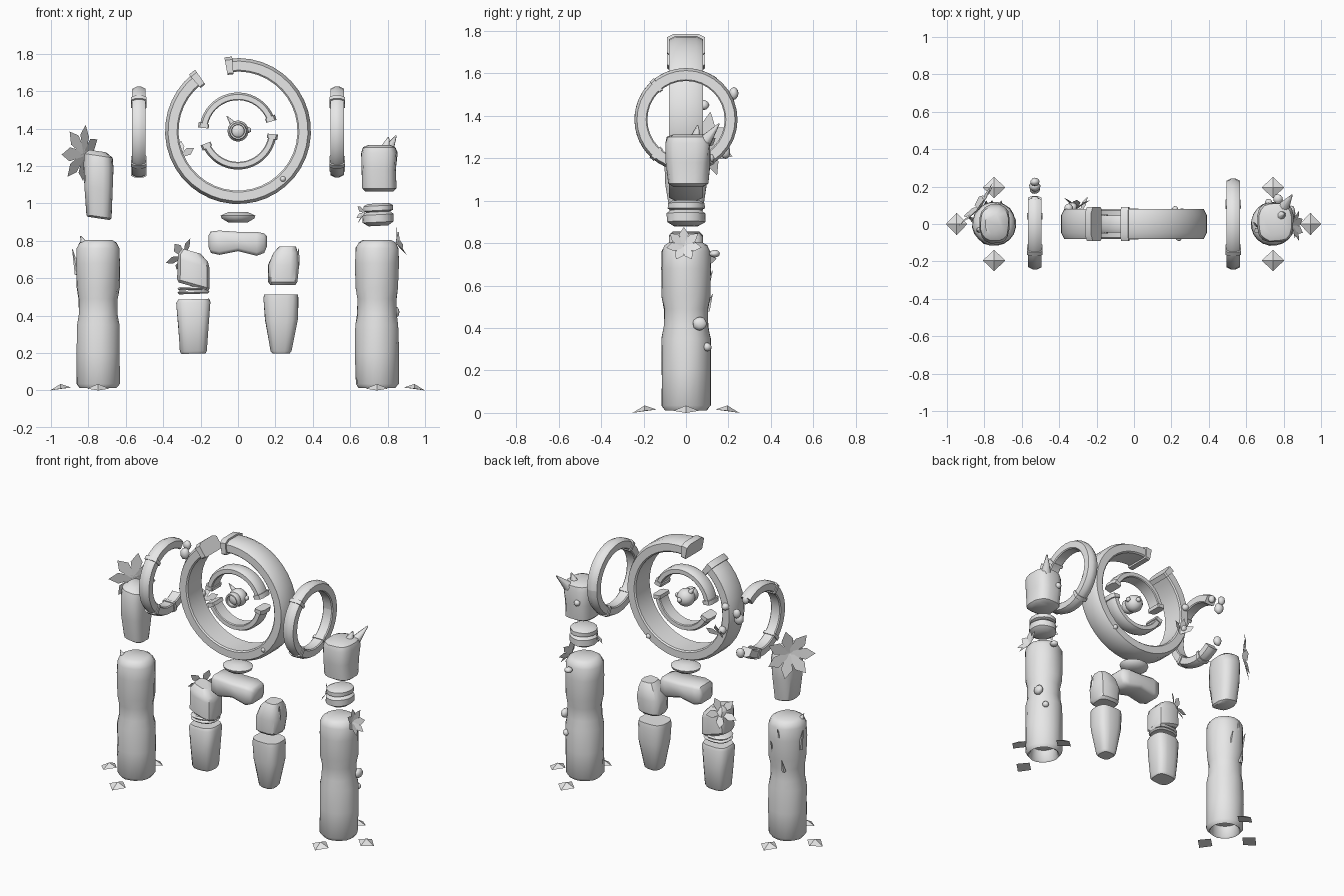
import bpy, bmesh, random
from math import cos, sin, radians, pi, copysign
from mathutils import Vector, Matrix

random.seed(4)
if bpy.data.objects.get("Cube"):
    bpy.data.objects.remove(bpy.data.objects["Cube"])

stone_grey = bpy.data.materials.new("stone_grey")
stone_grey.use_nodes = True
stone_grey.diffuse_color = (0.8, 0.8, 0.8, 1)
stone_grey.node_tree.nodes["Principled BSDF"].inputs["Base Color"].default_value = (0.8, 0.8, 0.8, 1)


def finish(name, bm, sharp=40, matrix=None):
    bmesh.ops.recalc_face_normals(bm, faces=bm.faces)
    mesh = bpy.data.meshes.new(name)
    bm.to_mesh(mesh)
    bm.free()
    mesh.materials.append(stone_grey)
    mesh.shade_smooth()
    mesh.set_sharp_from_angle(angle=radians(sharp))
    obj = bpy.data.objects.new(name, mesh)
    bpy.context.collection.objects.link(obj)
    if matrix:
        obj.matrix_world = matrix
    return obj


def skin(bm, loops, closed=True):
    """Join a row of vertex loops with quads and cap both ends."""
    for a, b in zip(loops, loops[1:]):
        for i in range(len(a)):
            j = (i + 1) % len(a)
            bm.faces.new((a[i], a[j], b[j], b[i]))
    if closed:
        bm.faces.new(loops[0])
        bm.faces.new(loops[-1])


def loft(name, sections, y=0, power=1, tilt=0, rough=0, sides=16, sharp=40):
    """Stack of rounded sections: (z, centre x, radius x, radius y)."""
    bm = bmesh.new()
    loops = []
    for z, cx, rx, ry in sections:
        loop = []
        for i in range(sides):
            a = 2 * pi * (i + 0.5) / sides
            c, s = cos(a), sin(a)
            k = 1 + random.uniform(-rough, rough)
            dx = copysign(abs(c) ** power, c) * rx * k
            dy = copysign(abs(s) ** power, s) * ry * k
            loop.append(bm.verts.new((cx + dx, y + dy, z + tilt * dx)))
        loops.append(loop)
    skin(bm, loops)
    return finish(name, bm, sharp)


def arc(name, centre, r_in, r_out, half, start, end, side=False, steps=28, bevel=0.016):
    """Chamfered bar swept round the y axis, or the x axis when side is set."""
    bm = bmesh.new()
    b = bevel
    section = [(r_in, half - b / 2), (r_in + b / 2, half), (r_out - b, half), (r_out, half - 2 * b)]
    section += [(r, -d) for r, d in reversed(section)]
    loops = []
    for i in range(steps + 1):
        a = radians(start + (end - start) * i / steps)
        loops.append([bm.verts.new((r * cos(a), d, r * sin(a))) for r, d in section])
    skin(bm, loops)
    turn = Matrix.Rotation(pi / 2, 4, 'Z') if side else Matrix()
    return finish(name, bm, 35, Matrix.Translation(centre) @ turn)


def spike(name, base, tip, radius, sides=8):
    base, tip = Vector(base), Vector(tip)
    axis = tip - base
    bm = bmesh.new()
    bmesh.ops.create_cone(bm, cap_ends=True, segments=sides, radius1=radius,
                          radius2=radius * 0.12, depth=axis.length)
    turn = axis.to_track_quat('Z', 'Y').to_matrix().to_4x4()
    return finish(name, bm, 50, Matrix.Translation((base + tip) / 2) @ turn)


def pebble(name, centre, size, squash=(1, 1, 1)):
    bm = bmesh.new()
    bmesh.ops.create_icosphere(bm, subdivisions=2, radius=size)
    for v in bm.verts:
        v.co *= random.uniform(0.92, 1.06)
    return finish(name, bm, 60, Matrix.Translation(centre) @ Matrix.Diagonal((*squash, 1)))


def blossom(name, centre, normal, length, width, count=7, lift=0.3, start=0, sweep=360):
    """Flat pointed leaves fanned round a normal."""
    bm = bmesh.new()
    for i in range(count):
        spin = Matrix.Rotation(radians(start + sweep * i / count), 4, 'Z')
        points = [(-0.15 * width, 0, 0), (-0.5 * width, 0.62 * length, 0.6 * lift * length),
                  (0, length, lift * length * 0.8),
                  (0.5 * width, 0.62 * length, 0.6 * lift * length), (0.15 * width, 0, 0)]
        bm.faces.new([bm.verts.new(spin @ Vector(p)) for p in points])
    turn = Vector(normal).to_track_quat('Z', 'Y').to_matrix().to_4x4()
    return finish(name, bm, 30, Matrix.Translation(centre) @ turn)


# Hollow-footed columns with a narrow waist
PROFILE = [(0.09, .08), (0.02, .088), (0.012, .098), (0.035, .116), (0.2, .117), (0.35, .116),
           (0.41, .105), (0.49, .104), (0.55, .115), (0.68, .117), (0.76, .115), (0.79, .1), (0.805, .075)]
for side, x in (("right", -0.748), ("left", 0.743)):
    loft(side + "_column", [(z, x, r, r) for z, r in PROFILE], rough=0.025, sides=20, sharp=50)
    # Low diamond stones round the foot
    out = copysign(1, x)
    for i, (dx, dy) in enumerate(((out * 0.2, 0), (0, 0.195), (0, -0.195))):
        bm = bmesh.new()
        rim = [bm.verts.new(p) for p in ((0.057, 0, 0), (0, 0.06, 0.01), (-0.057, 0, 0.016), (0, -0.06, 0.01))]
        top = bm.verts.new((0, 0, 0.035))
        bm.faces.new(rim)
        for a, b in zip(rim, rim[1:] + rim[:1]):
            bm.faces.new((a, b, top))
        heading = Vector((dx, dy, 0)).to_track_quat('X', 'Z').to_matrix().to_4x4()
        finish(f"{side}_foot_diamond_{i + 1}", bm, 20, Matrix.Translation((x + dx, dy, 0)) @ heading)

# Floating stones above the columns
loft("right_cap_stone", [(0.92, -.745, .058, .06), (0.93, -.745, .068, .075), (1.08, -.745, .078, .1),
     (1.2, -.745, .082, .105), (1.255, -.745, .075, .09), (1.28, -.75, .045, .055)], power=0.75, tilt=-0.15, rough=0.03)
loft("left_cap_stone", [(1.065, .755, .075, .07), (1.08, .755, .092, .095), (1.18, .752, .094, .105),
     (1.27, .755, .098, .108), (1.3, .755, .088, .1), (1.312, .755, .06, .07)], y=0.01, power=0.7, rough=0.03)
for i, (z, h, r) in enumerate(((0.92, .04, .083), (0.975, .025, .08))):
    loft(f"left_neck_disc_{i + 1}", [(z - h, .75, r * .65, r * .7), (z - h * .5, .75, r, r * 1.1),
         (z + h * .5, .75, r, r * 1.1), (z + h, .75, r * .7, r * .8)], tilt=0.05, rough=0.03)

# Central arch stones
loft("arch_top_lens", [(0.897, 0, .05, .045), (0.92, 0, .09, .08), (0.935, 0, .095, .085), (0.955, 0, .05, .045)], sharp=60)
bm = bmesh.new()
loops = []
for x, low, high, d in ((-.157, .765, .83, .05), (-.145, .735, .85, .07), (-.1, .725, .855, .08), (0, .745, .848, .08),
                        (.1, .72, .848, .08), (.14, .735, .84, .07), (.155, .77, .825, .05)):
    b = 0.018
    loops.append([bm.verts.new((x, sy * (d - by), z)) for sy, by, z in (
        (-1, b, low), (1, b, low), (1, 0, low + b), (1, 0, high - b),
        (1, b, high), (-1, b, high), (-1, 0, high - b), (-1, 0, low + b))])
skin(bm, loops)
finish("arch_keystone", bm, 50)
loft("arch_right_upper", [(0.555, -.238, .08, .065), (0.57, -.238, .087, .08), (0.68, -.238, .086, .082),
     (0.71, -.24, .082, .075), (0.745, -.25, .05, .05)], power=0.6, tilt=-0.28, rough=0.03, sides=12, sharp=35)
for i, z in enumerate((0.525, 0.546)):
    loft(f"arch_right_disc_{i + 1}", [(z - .009, -.238, .078, .07), (z, -.238, .087, .08),
         (z + .009, -.238, .076, .07)], power=0.8, tilt=0.03)
loft("arch_right_lower", [(0.197, -.238, .065, .06), (0.21, -.238, .073, .07), (0.35, -.238, .083, .08),
     (0.47, -.238, .092, .082), (0.488, -.238, .084, .075)], power=0.65, tilt=0.03, rough=0.02)
loft("arch_left_upper", [(0.565, .238, .068, .06), (0.58, .24, .078, .075), (0.67, .243, .084, .082),
     (0.735, .255, .065, .07), (0.77, .265, .045, .05)], power=0.6, rough=0.04, sides=12, sharp=35)
loft("arch_left_lower", [(0.197, .23, .045, .045), (0.21, .23, .056, .055), (0.38, .232, .088, .08),
     (0.49, .23, .094, .082), (0.514, .23, .091, .078)], power=0.65, rough=0.02)

# Great ring with collars at its open ends
HUB = Vector((0, 0, 1.387))
arc("great_ring", HUB, 0.318, 0.39, 0.08, 98, -232, steps=36)
for name, a in (("upper", 97.5), ("side", 128)):
    arc(f"great_ring_{name}_collar", HUB, 0.305, 0.4, 0.09, a - 3, a + 3, steps=1)

# Inner broken ring: two arcs with thicker ends
for name, a, b in (("upper", 20, 171), ("lower", 205, 351)):
    arc(f"inner_ring_{name}", HUB, 0.165, 0.206, 0.045, a, b, steps=18, bevel=0.01)
    for i, e in enumerate((a, b)):
        arc(f"inner_ring_{name}_end_{i + 1}", HUB, 0.158, 0.215, 0.052, e - 4, e + 4, steps=1, bevel=0.01)

# Core ball with a front socket
bm = bmesh.new()
bmesh.ops.create_uvsphere(bm, u_segments=20, v_segments=12, radius=0.056)
finish("core_ball", bm, 60, Matrix.Translation(HUB))
arc("core_socket", HUB - Vector((0, 0.05, 0)), 0.033, 0.047, 0.02, 0, 360, steps=20, bevel=0.004)
spike("core_horn", HUB + Vector((-.025, 0, .035)), HUB + Vector((-.06, -.01, .08)), 0.018)
pebble("core_knob_back", HUB + Vector((0.01, 0.055, 0)), 0.016)
pebble("core_knob_side", HUB + Vector((0.055, 0.01, 0.005)), 0.016)

# Side rings, the right one broken open at the back
for side, x, a, b, collars in (("left", 0.53, 0, 360, (131, 229, 300)), ("right", -0.53, 55, 308, (131, 229, 281))):
    centre = (x, 0, 1.382)
    arc(f"{side}_ring", centre, 0.182, 0.243, 0.036, a, b, side=True, steps=32, bevel=0.012)
    for i, c in enumerate(collars):
        arc(f"{side}_ring_collar_{i + 1}", centre, 0.176, 0.247, 0.042, c - 3, c + 3, side=True, steps=1, bevel=0.01)
for i, (y, z, s) in enumerate(((0.2, 1.46, .035), (0.225, 1.505, .028), (0.185, 1.23, .03), (0.13, 1.56, .025))):
    pebble(f"right_ring_shard_{i + 1}", (-0.53, y, z), s, (0.9, 0.8, 1.1))

# Shards and leaves clinging to the great ring
for i, (x, y, z, s) in enumerate(((-.33, .09, 1.29, .026), (-.35, .085, 1.45, .024), (.24, -.075, 1.13, .016), (.22, .08, 1.1, .016))):
    pebble(f"great_ring_shard_{i + 1}", (x, y, z), s)
blossom("great_ring_leaves", (-.31, .08, 1.25), (0.1, 1, 0.1), 0.08, 0.04, count=3, lift=0.9, start=-60, sweep=180)

# Large blossom and small growths on the right side
blossom("right_blossom", (-.82, .085, 1.265), (-.75, .62, .1), 0.155, 0.075, count=7, lift=0.25, start=10)
spike("right_column_top_horn", (-.82, -.03, .78), (-.842, -.035, .825), 0.022)
spike("right_column_side_splinter", (-.855, .02, .62), (-.885, .035, .755), 0.018, 5)
for i, (x, z, r) in enumerate(((-.76, .72, .016), (-.71, .63, .012), (-.79, .52, .014))):
    spike(f"right_column_back_chip_{i + 1}", (x, .1, z - .04), (x, .125, z + .04), r, 5)
blossom("arch_right_leaves", (-.29, .05, .715), (-.7, .6, .5), 0.1, 0.05, count=5, lift=0.4, start=20)

# Horns, blossom and pebbles on the left side
spike("left_horn_front", (.785, .045, 1.29), (.805, .055, 1.355), 0.03)
spike("left_horn_back", (.8, .09, 1.28), (.845, .155, 1.362), 0.032)
blossom("left_column_blossom", (.845, -.01, .785), (1, 0, .35), 0.085, 0.045, count=7, lift=0.5)
blossom("left_neck_leaves", (.68, -.03, .95), (-1, -.2, .1), 0.06, 0.03, count=3, lift=0.7, start=60, sweep=180)
pebble("left_column_pebble_large", (.84, .065, .42), 0.034, (.7, 1, .95))
pebble("left_column_pebble_small", (.81, .1, .31), 0.021)
pebble("left_column_pebble_top", (.77, .135, .75), 0.026, (1, 1, .7))
pebble("left_cap_pebble", (.72, .115, 1.2), 0.02)
spike("arch_left_splinter", (.315, -.02, .67), (.325, -.03, .76), 0.014, 5)
